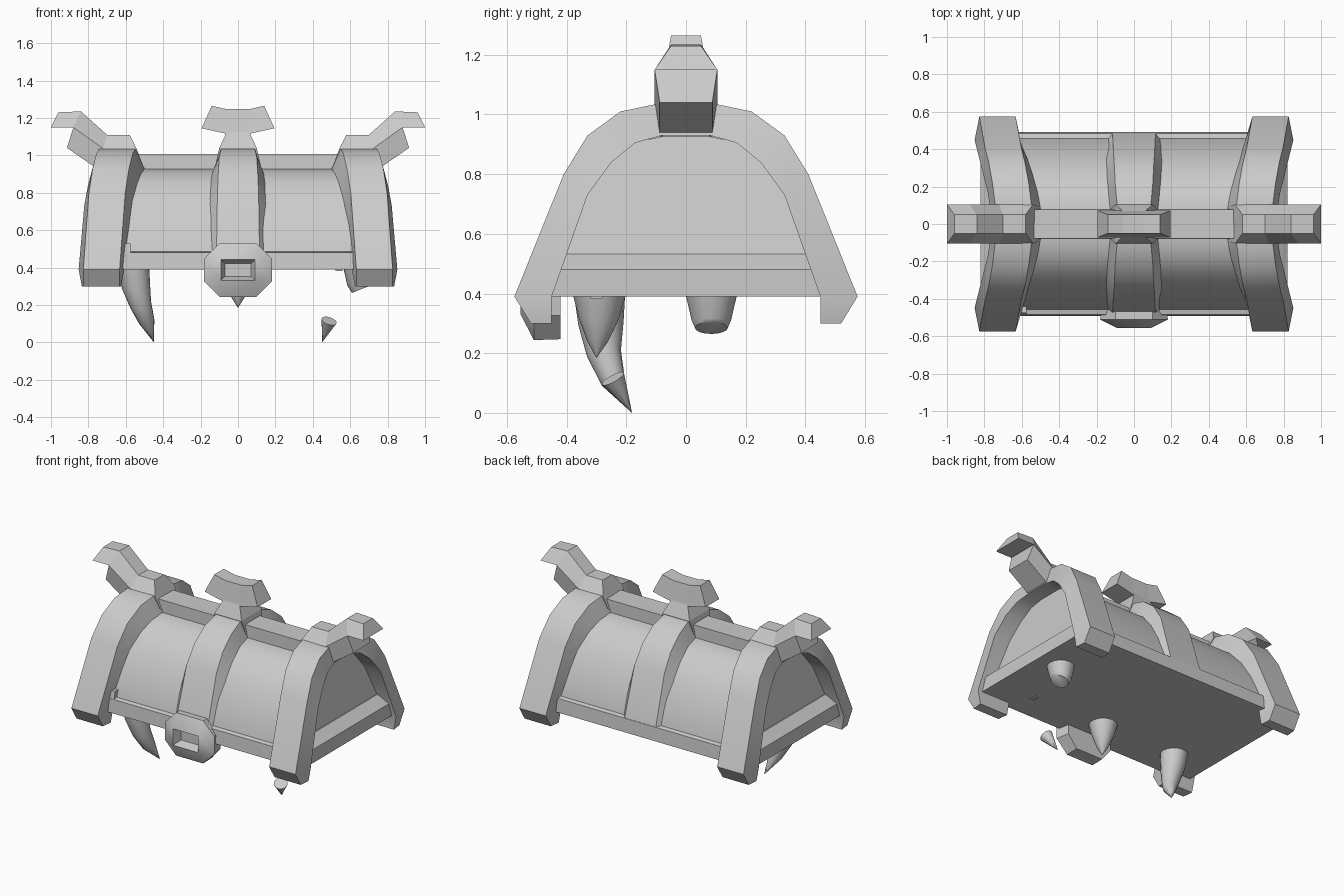
import bpy, bmesh, math
from mathutils import Vector

if "Cube" in bpy.data.objects:
    bpy.data.objects.remove(bpy.data.objects["Cube"])


def loft(name, rings, smooth=None):
    """Join equal-length point rings into a closed solid."""
    bm = bmesh.new()
    vs = [[bm.verts.new(p) for p in r] for r in rings]
    n = len(rings[0])
    for a, b in zip(vs, vs[1:]):
        for i in range(n):
            j = (i + 1) % n
            bm.faces.new((a[i], a[j], b[j], b[i]))
    bm.faces.new(vs[0])
    bm.faces.new(vs[-1])
    bmesh.ops.remove_doubles(bm, verts=bm.verts, dist=0.0005)
    bmesh.ops.recalc_face_normals(bm, faces=bm.faces)
    me = bpy.data.meshes.new(name)
    bm.to_mesh(me)
    bm.free()
    ob = bpy.data.objects.new(name, me)
    bpy.context.collection.objects.link(ob)
    if smooth:
        bpy.ops.object.select_all(action='DESELECT')
        bpy.context.view_layer.objects.active = ob
        ob.select_set(True)
        bpy.ops.object.shade_smooth_by_angle(angle=math.radians(smooth))
    return ob


def rect(hx, hy, z, cx=0, cy=0):
    return [(cx - hx, cy - hy, z), (cx + hx, cy - hy, z),
            (cx + hx, cy + hy, z), (cx - hx, cy + hy, z)]


def arch(name, outer, inner, xs, ho, hl, hr):
    """Strap over the lid: section flares from half width ho to hl (left) and hr (right)."""
    half = list(zip(outer, inner, xs, ho, hl, hr))
    full = [(s, h) for s, seq in ((-1, half), (1, half[::-1])) for h in seq]
    return loft(name, [[(x - a, s * o[0], o[1]), (x + a, s * o[0], o[1]),
                        (x + r, s * i[0], i[1]), (x - l, s * i[0], i[1])]
                       for s, (o, i, x, a, l, r) in full], 28)


def slab(name, sections, widths, s=1):
    """Each section runs top to bottom in x,z; widths are the half depths in y."""
    return loft(name, [[(s * x, w, z) for (x, z), w in zip(sec, widths)] +
                       [(s * x, -w, z) for (x, z), w in reversed(list(zip(sec, widths)))]
                       for sec in sections])


def tooth(name, rings, sides=16):
    """Tapered tooth through (x, y, z, radius), each ring square to the path."""
    out = []
    for k, (x, y, z, r) in enumerate(rings):
        p, q = rings[max(k - 1, 0)], rings[min(k + 1, len(rings) - 1)]
        d = Vector(q[:3]) - Vector(p[:3])
        if k == 0 and z > 0.35:
            d = Vector((0, 0, -1))
        u = d.cross(Vector((0, 1, 0))).normalized()
        v = d.cross(u).normalized()
        out.append([Vector((x, y, z)) + r * (math.cos(t) * u + math.sin(t) * v)
                    for t in (2 * math.pi * i / sides for i in range(sides))])
    return loft(name, out, 50)


# Rounded lid body with leaning end panels, rim and ridge beam
prof = [(.465, .44), (.46, .48), (.398, .64), (.337, .755), (.257, .85), (.172, .907), (.08, .926)]
prof = prof + [(-y, z) for y, z in prof[::-1]]
loft("lid_body", [[(s * (.755 - (z - .48) * .2), y, z) for y, z in prof] for s in (-1, 1)], 30)
loft("rim", [rect(.70, .492, .39), rect(.70, .485, .48), rect(.70, .455, .487)])
loft("ridge_beam", [rect(.6, .08, .90), rect(.6, .078, 1.008)])

# End straps, end beams and horns
outer = [(.52, .30), (.575, .39), (.41, .80), (.33, .93), (.22, 1.01), (.10, 1.035)]
inner = [(.45, .30), (.45, .39), (.33, .73), (.25, .84), (.17, .905), (.08, .93)]
near, far = [.105, .122, .14, .145, .145, .145], [.105] + [.122] * 5
for s, side in ((-1, "left"), (1, "right")):
    arch(side + "_strap", outer, inner,
         [s * x for x in (.73, .73, .70, .68, .66, .645)], [.097] * 6,
         far if s < 0 else near, near if s < 0 else far)
    loft(side + "_end_beam", [
        [(s * x, k * (.485 - (z - .39) * .33), z)
         for x, z in ((.60, .39), (.82, .39), (.82, .48), (.75, .532), (.60, .532))]
        for k in (-1, 1)])
    slab(side + "_horn", [
        [(.58, 1.11), (.54, 1.03), (.50, .926)],
        [(.70, 1.11), (.72, 1.035), (.77, .94)],
        [(.84, 1.235), (.88, 1.15), (.915, 1.04)]], (.05, .105, .088), s)
    slab(side + "_horn_tip", [
        [(.84, 1.235), (.88, 1.15)],
        [(.96, 1.23), (1.0, 1.15)]], (.05, .105), s)

# Corner of the left end beam that shows past its strap
loft("beam_corner", [rect(.03, .03, .47, -.605, -.455), rect(.03, .025, .53, -.605, -.45)])

# Centre strap
flare = [.165, .16, .15, .138, .128]
arch("centre_strap",
     [(.483, .48), (.385, .80), (.31, .915), (.21, .995), (.10, 1.035)],
     [(.43, .48), (.33, .73), (.25, .84), (.17, .905), (.08, .925)],
     [0] * 5, [.115, .11, .105, .10, .09], flare, flare)

# Centre finial
loft("finial_base", [rect(.125, .085, .93), rect(.10, .105, 1.04), rect(.06, .07, 1.125)])
slab("finial_head", [
    [(-.14, 1.265), (-.195, 1.145)],
    [(-.06, 1.247), (-.06, 1.115)],
    [(.06, 1.247), (.06, 1.115)],
    [(.14, 1.265), (.195, 1.145)]], (.05, .072))


# Octagonal lock plate with keyhole recess
def octagon(y, hx, hz, cx, cz):
    pts = [(hx, -cz), (hx, cz), (cx, hz), (-cx, hz), (-hx, cz), (-hx, -cz), (-cx, -hz), (cx, -hz)]
    return [(x, y, .387 + z) for x, z in pts]


loft("lock_plate", [octagon(-.42, .165, .14, .10, .06), octagon(-.51, .182, .143, .10, .06),
                    octagon(-.555, .092, .055, .092, .055), octagon(-.50, .07, .035, .07, .035)], 40)

# Teeth: long fang, broken fang, centre tooth and stump
tooth("left_fang", [(-.56, -.29, .40, .086), (-.545, -.285, .30, .076), (-.52, -.275, .20, .058),
                    (-.487, -.245, .11, .042), (-.45, -.182, .002, .001)])
tooth("broken_fang_tip", [(.487, -.245, .115, .042), (.45, -.182, .002, .001)])
loft("broken_fang_root", [rect(.02, .02, .383, .54, -.30), rect(.02, .02, .40, .54, -.30)])
tooth("centre_tooth", [(0, -.29, .40, .09), (0, -.293, .31, .065), (0, -.297, .24, .035),
                       (0, -.30, .185, .001)])
tooth("stump_tooth", [(.65, .085, .40, .087), (.65, .085, .31, .066), (.66, .085, .285, .055)])
